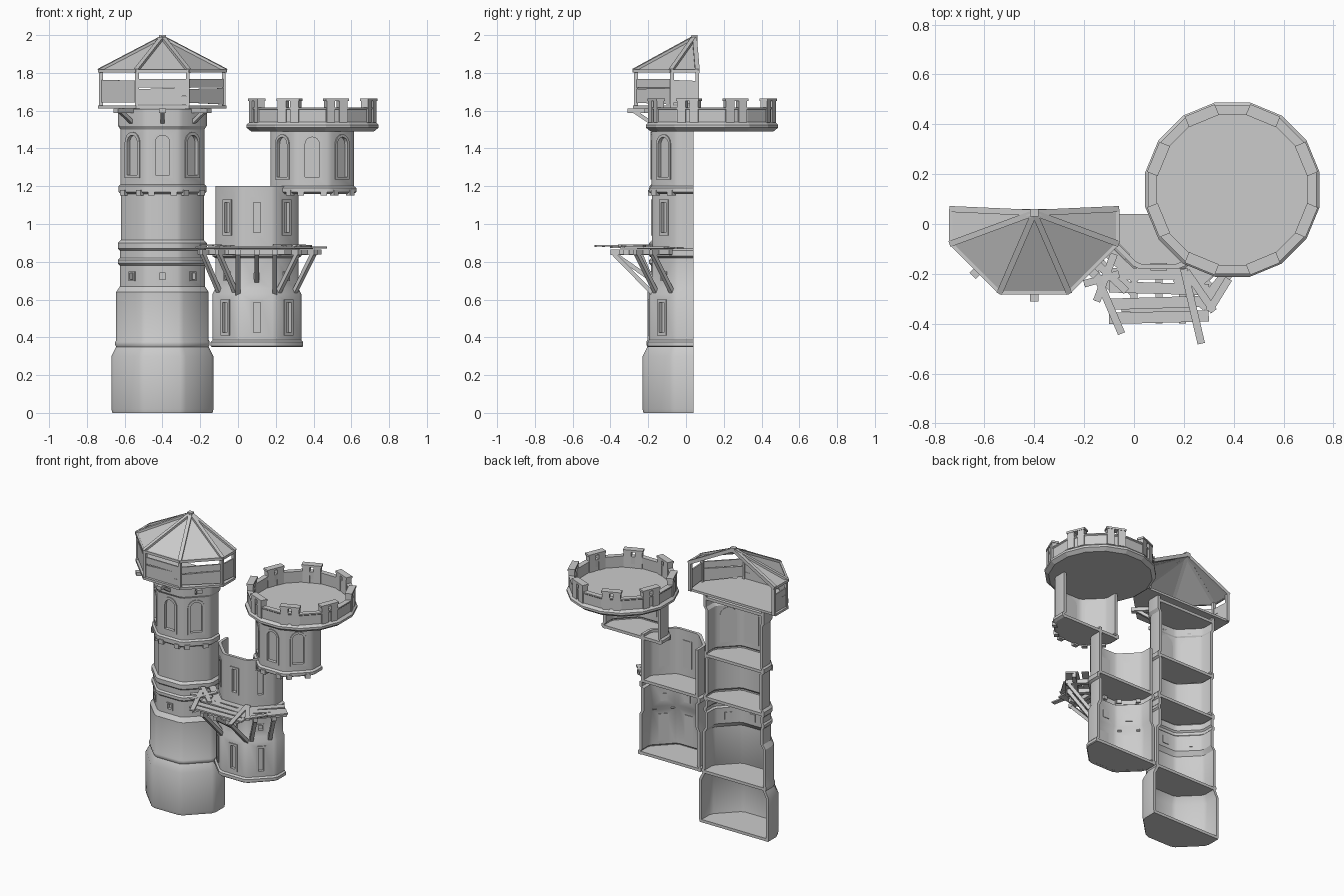
import bpy, bmesh, random
from math import radians, cos, sin, pi
from mathutils import Matrix, Vector

random.seed(4)
cube = bpy.data.objects.get("Cube")
if cube:
    bpy.data.objects.remove(cube)

grey = bpy.data.materials.new("stone_grey")
grey.use_nodes = True
grey.diffuse_color = (0.6, 0.6, 0.6, 1)
grey.node_tree.nodes["Principled BSDF"].inputs["Base Color"].default_value = (0.6, 0.6, 0.6, 1)

BACK = 0.04                      # plane where the towers are cut open
CORNERS = [(-1, 0), (-1, -.35), (-.955, -.46), (-.46, -.955), (-.35, -1)]
HALF = CORNERS + [(-x, y) for x, y in reversed(CORNERS)]
OCT = [(-1, 0), (-1, -.414), (-.414, -1), (.414, -1), (1, -.414), (1, 0)]
FACES = (-45, 0, 45)


# ---- helpers ----
def finish(name, bm, smooth=False):
    bmesh.ops.recalc_face_normals(bm, faces=bm.faces)
    mesh = bpy.data.meshes.new(name)
    bm.to_mesh(mesh)
    bm.free()
    mesh.materials.append(grey)
    ob = bpy.data.objects.new(name, mesh)
    bpy.context.collection.objects.link(ob)
    if smooth:
        shade(ob)
    return ob


def activate(ob):
    bpy.ops.object.select_all(action='DESELECT')
    ob.select_set(True)
    bpy.context.view_layer.objects.active = ob


def shade(ob):
    activate(ob)
    bpy.ops.object.shade_smooth_by_angle(angle=radians(30))


def loft(bm, loops, caps=True, close=False):
    rows = [[bm.verts.new(p) for p in loop] for loop in loops]
    n = len(rows[0])
    pairs = list(zip(rows, rows[1:])) + ([(rows[-1], rows[0])] if close else [])
    for a, b in pairs:
        for k in range(n):
            bm.faces.new((a[k], a[(k + 1) % n], b[(k + 1) % n], b[k]))
    if caps:
        bm.faces.new(rows[0])
        bm.faces.new(rows[-1])


def box(bm, m, centre, size):
    mat = m @ Matrix.Translation(centre) @ Matrix.Diagonal((*size, 1))
    bmesh.ops.create_cube(bm, size=1, matrix=mat)


def beam(bm, p, q, w, h):
    p, q = Vector(p), Vector(q)
    rot = (q - p).to_track_quat('Y', 'Z').to_matrix().to_4x4()
    box(bm, Matrix.Translation((p + q) / 2) @ rot, (0, 0, 0), (w, (q - p).length, h))


def facing(cx, cy, degrees):
    return Matrix.Translation((cx, cy, 0)) @ Matrix.Rotation(radians(degrees), 4, 'Z')


def slab(bm, cx, cy, a, z0, z1, plan=HALF):
    loft(bm, [[(cx + a * x, cy + a * y, z) for x, y in plan] for z in (z0, z1)])


def outline(w, z0, z1, arch):
    r = w / 2
    if not arch:
        return [(-r, z0), (r, z0), (r, z1), (-r, z1)]
    return [(-r, z0), (r, z0)] + [(r * cos(t * pi / 8), z1 - r + r * sin(t * pi / 8)) for t in range(9)]


def panel_loop(m, pts, d):
    return [m @ Vector((u, -d, z)) for u, z in pts]


def tower(name, cx, profile, floors, windows):
    """Open-backed half octagon wall with floors, framed windows and panes."""
    wall, cutter, frames, panes, decks = (bmesh.new() for _ in range(5))
    path = profile + [(a - .02, z) for a, z in reversed(profile)]
    loft(wall, [[(cx + a * x, BACK + a * y, z) for a, z in path] for x, y in HALF])
    for a, z in floors:
        slab(decks, cx, BACK, a - .006, z, z + .02)
    for d, w, z0, z1, rim, arch in windows:
        inner = outline(w, z0, z1, arch)
        outer = outline(w + 2 * rim, z0 - rim, z1 + rim, arch)
        for ang in FACES:
            m = facing(cx, BACK, ang)
            loft(cutter, [panel_loop(m, inner, d - .06), panel_loop(m, inner, d + .04)])
            loft(panes, [panel_loop(m, outer, d - .024), panel_loop(m, outer, d - .016)])
            loft(frames, [panel_loop(m, p, e) for p, e in
                          ((outer, d - .005), (outer, d + .006), (inner, d + .006), (inner, d - .005))],
                 caps=False, close=True)
    body = finish(name + "_wall", wall)
    tool = finish(name + "_cutter", cutter)
    mod = body.modifiers.new("openings", 'BOOLEAN')
    mod.operation, mod.solver, mod.object = 'DIFFERENCE', 'EXACT', tool
    activate(body)
    bpy.ops.object.modifier_apply(modifier=mod.name)
    bpy.data.objects.remove(tool)
    shade(body)
    finish(name + "_window_frames", frames)
    finish(name + "_window_panes", panes)
    finish(name + "_floors", decks)


# ---- three towers: profile is (half width, height) ----
MAIN, SIDE, HIGH = -.4, .1, .393
tower("main_tower", MAIN,
      [(.265, 0), (.27, .02), (.27, .3), (.245, .35), (.25, .36), (.25, .375), (.245, .385), (.245, .64),
       (.225, .67), (.225, .78), (.235, .79), (.235, .81), (.225, .82), (.225, .86), (.235, .87),
       (.235, .9), (.22, .915), (.22, 1.16), (.233, 1.17), (.233, 1.2), (.222, 1.21), (.222, 1.5),
       (.235, 1.52), (.235, 1.61)],
      [(.265, 0), (.245, .35), (.225, .87), (.225, 1.17), (.23, 1.57)],
      [(.225, .03, .705, .74, .008, False), (.222, .075, 1.26, 1.47, .017, True)])
tower("side_tower", SIDE,
      [(.24, .35), (.245, .355), (.245, .375), (.235, .385), (.235, .63), (.22, .66), (.22, .82),
       (.235, .83), (.235, .86), (.22, .87), (.22, 1.2)],
      [(.235, .352), (.22, .86)],
      [(.235, .036, .425, .585, .015, False), (.22, .03, .705, .74, .008, False),
       (.22, .036, .955, 1.115, .015, False)])
tower("high_turret", HIGH,
      [(.22, 1.16), (.235, 1.17), (.235, 1.19), (.222, 1.2), (.222, 1.5)],
      [(.225, 1.162)],
      [(.222, .075, 1.25, 1.46, .015, True)])

# small corbels beneath the upper bands
bm = bmesh.new()
for cx in (MAIN, HIGH):
    for ang in FACES:
        for u in (-.06, .06):
            box(bm, facing(cx, BACK, ang), (u, -.225, 1.165), (.035, .03, .03))
finish("band_corbels", bm)

# ---- round battlement on the turret ----
CX, CY = .395, .138
bm = bmesh.new()
rows = [(.325, 1.49), (.35, 1.51), (.35, 1.525), (.333, 1.54), (.333, 1.605), (.338, 1.61),
        (.338, 1.618), (.302, 1.618), (.305, 1.54)]
corner = [(k + .5) * pi / 8 for k in range(16)]
loft(bm, [[(CX + r / cos(pi / 16) * cos(t), CY + r / cos(pi / 16) * sin(t), z) for t in corner]
          for r, z in rows])
finish("battlement_platform", bm)

bm = bmesh.new()
for k in range(8):
    m = facing(CX, CY, 22.5 + 45 * k)
    for s in (-1, 1):
        box(bm, m, (s * .036, -.321, 1.595), (.048, .04, .115))
    box(bm, m, (0, -.314, 1.56), (.04, .02, .06))
    box(bm, m, (0, -.321, 1.658), (.13, .046, .014))
finish("battlement_merlons", bm)

# ---- balcony, railing and roof of the main tower ----
RY = .06
ring = [(MAIN + .325 * x, RY + .325 * y) for x, y in OCT]
bm = bmesh.new()
slab(bm, MAIN, RY, .34, 1.612, 1.628, OCT)
finish("balcony_floor", bm)

bm = bmesh.new()
for ang in FACES:
    m = facing(MAIN, BACK, ang)
    box(bm, m, (0, -.27, 1.6), (.035, .16, .025))
    beam(bm, m @ Vector((0, -.32, 1.6)), m @ Vector((0, -.215, 1.53)), .022, .02)
finish("balcony_brackets", bm)

bm = bmesh.new()
for x, y in ring:
    beam(bm, (x, y, 1.615), (x, y, 1.81), .02, .02)
finish("balcony_posts", bm)

bm = bmesh.new()
for (x0, y0), (x1, y1) in zip(ring, ring[1:]):
    for z in (1.66, 1.695, 1.74):
        t0, t1 = random.uniform(-.008, .008), random.uniform(-.008, .008)
        beam(bm, (x0, y0, z + t0), (x1, y1, z + t1), .01, .045)
finish("railing_boards", bm)

apex = Vector((MAIN, .045, 1.985))
eave = [Vector((MAIN + .335 * x, RY + .335 * y, 1.81)) for x, y in OCT]
bm = bmesh.new()
top = bm.verts.new(apex)
low = [bm.verts.new(p) for p in eave]
for a, b in zip(low, low[1:]):
    bm.faces.new((a, b, top))
roof = finish("roof_panels", bm)
solid = roof.modifiers.new("thickness", 'SOLIDIFY')
solid.thickness = .01

bm = bmesh.new()
for p in eave:
    beam(bm, p, apex, .024, .024)
for a, b in zip(eave, eave[1:]):
    beam(bm, a, b, .014, .018)
box(bm, Matrix(), apex, (.035, .03, .03))
finish("roof_beams", bm)

# ---- rickety wooden walkway around the side tower ----
bm = bmesh.new()
for ang, first, count, length in ((0, .24, 4, .4), (45, .25, 3, .3), (-45, .25, 2, .26)):
    for k in range(count):
        m = facing(SIDE, BACK, ang) @ Matrix.Translation((0, -first - .058 * k, .872 + .002 * k))
        tilt = 2 if ang == 0 else 7
        m = m @ Matrix.Rotation(radians(random.uniform(-tilt, tilt)), 4, 'Z')
        box(bm, m, (0, 0, 0), (length, .045, .01))
# loose planks laid across the joints
for p, q in (((.2, -.18), (.27, -.48)), ((.21, -.19), (.32, -.35)), ((.3, -.35), (.38, -.22)),
             ((-.17, -.16), (-.05, -.44)), ((-.19, -.12), (-.03, -.27)), ((-.15, -.31), (-.08, -.12)),
             ((-.2, -.24), (-.06, -.2))):
    beam(bm, (*p, .888), (*q, .884), .03, .009)
finish("walkway_planks", bm)

bm = bmesh.new()
for ang, offsets, reach in ((0, (-.1, 0, .095), .44), (45, (-.06, .06), .38), (-45, (-.06, .06), .36)):
    m = facing(SIDE, BACK, ang)
    for u in offsets:
        box(bm, m, (u, -reach / 2 - .1, .85), (.028, reach - .2, .028))
        foot = .7 if u == 0 else .63
        beam(bm, m @ Vector((u, -reach + .01, .85)), m @ Vector((u, -.215, foot)), .024, .022)
    box(bm, m, (0, -reach + .06, .852), (.3, .025, .028))
finish("walkway_supports", bm)
